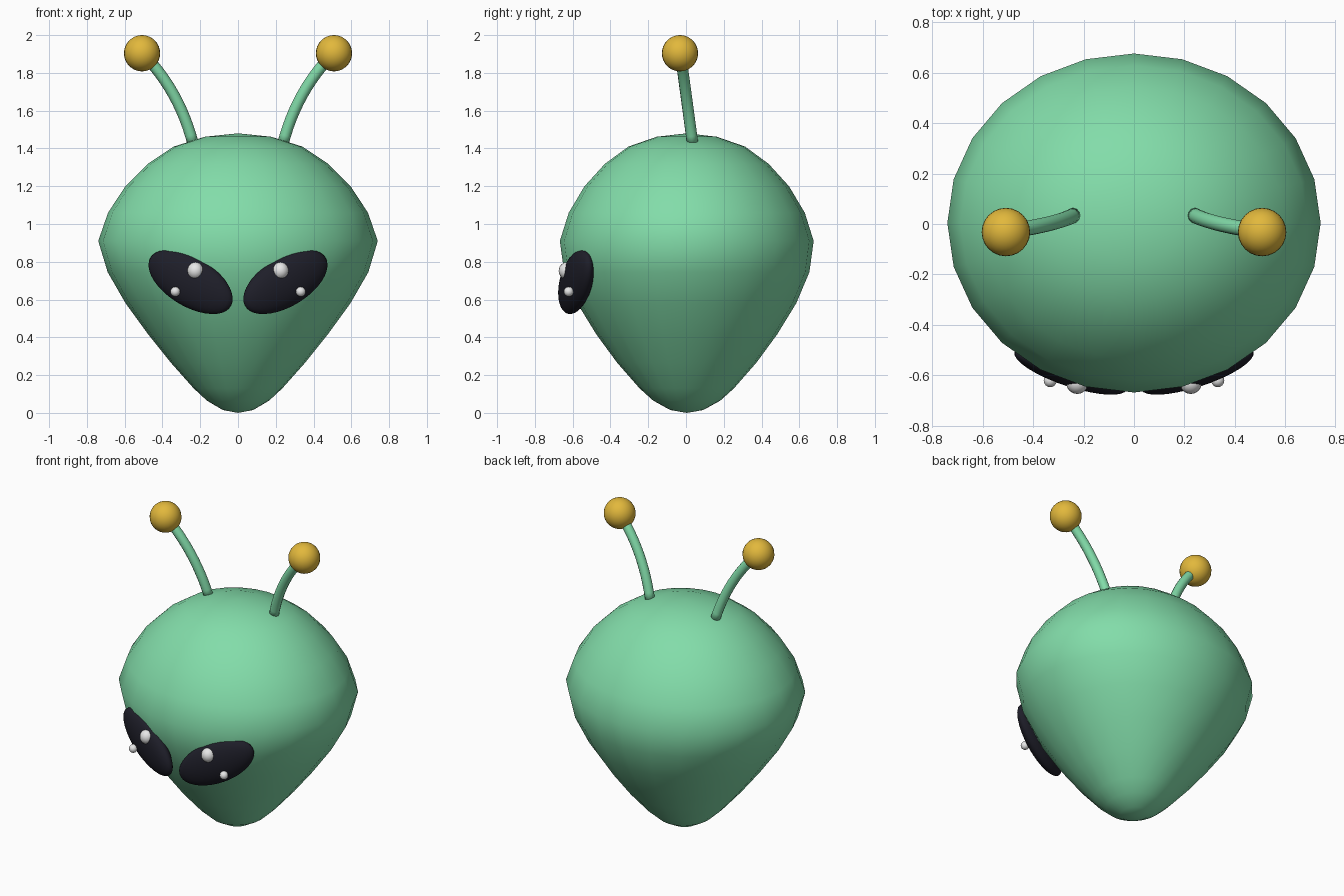
import bpy, bmesh, math
from mathutils import Matrix, Vector

if "Cube" in bpy.data.objects:
    bpy.data.objects.remove(bpy.data.objects["Cube"])


def material(name, rgb):
    m = bpy.data.materials.new(name)
    m.diffuse_color = (*rgb, 1)
    m.use_nodes = True
    m.node_tree.nodes["Principled BSDF"].inputs["Base Color"].default_value = m.diffuse_color
    return m


GREEN = material("skin green", (0.225, 0.72, 0.40))
DARK = material("eye black", (0.013, 0.013, 0.022))
WHITE = material("glint white", (0.85, 0.85, 0.85))
GOLD = material("gold", (0.76, 0.48, 0.045))


def finish(bm, name, mat):
    bmesh.ops.recalc_face_normals(bm, faces=bm.faces)
    for f in bm.faces:
        f.smooth = True
    me = bpy.data.meshes.new(name)
    bm.to_mesh(me)
    bm.free()
    me.materials.append(mat)
    ob = bpy.data.objects.new(name, me)
    bpy.context.collection.objects.link(ob)
    return ob


def ellipsoid(name, mat, loc, radii, rot=Matrix.Identity(4), seg=24, rings=16):
    bm = bmesh.new()
    m = Matrix.Translation(loc) @ rot @ Matrix.Diagonal((*radii, 1))
    bmesh.ops.create_uvsphere(bm, u_segments=seg, v_segments=rings, radius=1, matrix=m)
    return finish(bm, name, mat)


# Head: elliptical lathe, domed above, tapering to the chin (less so in depth)
PROFILE = [(0.08, 0.015), (0.165, 0.065), (0.235, 0.13), (0.355, 0.265), (0.475, 0.415),
           (0.595, 0.58), (0.69, 0.745), (0.74, 0.91), (0.688, 1.06), (0.596, 1.2),
           (0.478, 1.318), (0.34, 1.41), (0.175, 1.462)]
SEG = 24
bm = bmesh.new()
rings = []
for r, z in PROFILE:
    depth = 0.908 + 0.2 * max(0, 0.91 - z)
    rings.append([bm.verts.new((r * math.cos(2 * math.pi * i / SEG),
                                0.004 + r * depth * math.sin(2 * math.pi * i / SEG), z))
                  for i in range(SEG)])
for a, b in zip(rings, rings[1:]):
    for i in range(SEG):
        j = (i + 1) % SEG
        bm.faces.new((a[i], a[j], b[j], b[i]))
for ring, z in ((rings[0], 0.0), (rings[-1], 1.48)):
    pole = bm.verts.new((0, 0.004, z))
    for i in range(SEG):
        bm.faces.new((ring[i], ring[(i + 1) % SEG], pole))
finish(bm, "head", GREEN)


def antenna(name, s):
    # Curved stalk: round tube swept along a quadratic arc
    p0, p1, p2 = (Vector((s * x, y, z)) for x, y, z in
                  ((0.238, 0.035, 1.425), (0.312, -0.003, 1.71), (0.507, -0.03, 1.905)))
    bm = bmesh.new()
    loops, n, sides, rad = [], 12, 12, 0.03
    for k in range(n + 1):
        t = k / n
        p = p0 * (1 - t) ** 2 + p1 * 2 * t * (1 - t) + p2 * t * t
        d = ((p1 - p0) * (1 - t) + (p2 - p1) * t).normalized()
        u = d.cross(Vector((0, 1, 0))).normalized()
        v = d.cross(u)
        loops.append([bm.verts.new(p + rad * (u * math.cos(2 * math.pi * i / sides)
                                              + v * math.sin(2 * math.pi * i / sides)))
                      for i in range(sides)])
    for a, b in zip(loops, loops[1:]):
        for i in range(sides):
            j = (i + 1) % sides
            bm.faces.new((a[i], a[j], b[j], b[i]))
    bm.faces.new(loops[0])
    bm.faces.new(loops[-1])
    finish(bm, name, GREEN)


for side, s in (("right", 1), ("left", -1)):
    # Slanted eye with two glints
    rot = (Matrix.Rotation(s * math.radians(20), 4, 'Z') @ Matrix.Rotation(math.radians(4), 4, 'X')
           @ Matrix.Rotation(-s * math.radians(29), 4, 'Y'))
    ellipsoid(side + "_eye", DARK, (s * 0.251, -0.582, 0.693), (0.258, 0.062, 0.132), rot, 32, 20)
    ellipsoid(side + "_large_glint", WHITE, (s * 0.225, -0.63, 0.752), (0.044, 0.044, 0.046), seg=16, rings=12)
    ellipsoid(side + "_small_glint", WHITE, (s * 0.332, -0.621, 0.642), (0.026,) * 3, seg=16, rings=12)
    # Antenna with ball tip
    antenna(side + "_antenna", s)
    ellipsoid(side + "_antenna_ball", GOLD, (s * 0.508, -0.032, 1.904), (0.096,) * 3)
